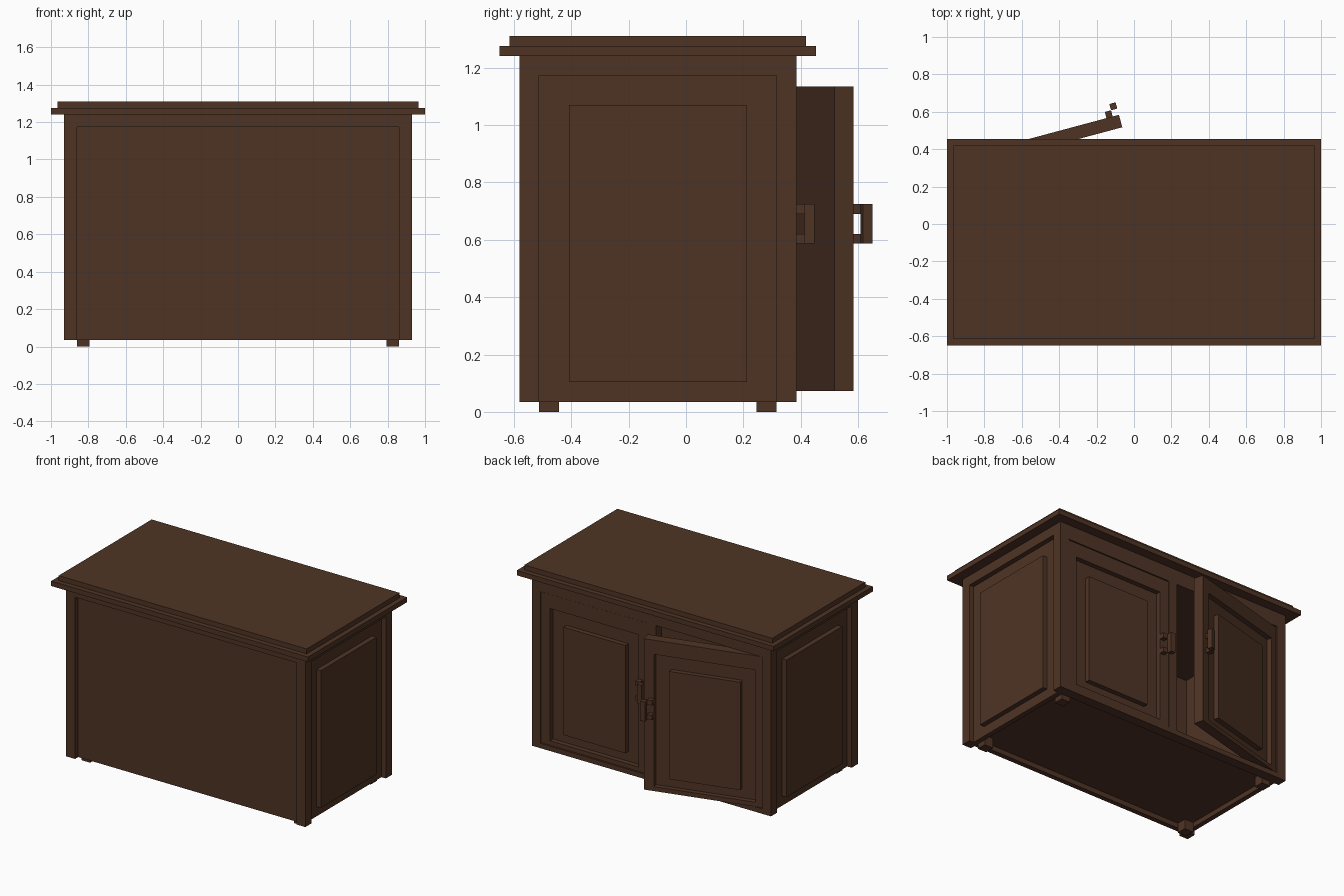
import bpy, bmesh, math
from mathutils import Matrix, Vector

if "Cube" in bpy.data.objects:
    bpy.data.objects.remove(bpy.data.objects["Cube"])

U = 2 / 58          # grid unit the cabinet is laid out on
Y0 = -0.65          # front edge of the top

wood = bpy.data.materials.new("dark_brown_wood")
wood.diffuse_color = (0.078, 0.034, 0.018, 1)
wood.use_nodes = True
wood.node_tree.nodes["Principled BSDF"].inputs["Base Color"].default_value = wood.diffuse_color


def part(name, boxes, matrix=None):
    """One object from boxes (x0, x1, y0, y1, z0, z1) given in units."""
    bm = bmesh.new()
    for x0, x1, y0, y1, z0, z1 in boxes:
        size = Vector((abs(x1 - x0), y1 - y0, z1 - z0)) * U
        mid = Vector((x0 + x1, y0 + y1, z0 + z1)) * U / 2
        bmesh.ops.create_cube(bm, size=1, matrix=Matrix.Translation(mid) @ Matrix.Diagonal((*size, 1)))
    me = bpy.data.meshes.new(name)
    bm.to_mesh(me)
    bm.free()
    me.materials.append(wood)
    ob = bpy.data.objects.new(name, me)
    ob.matrix_world = matrix or Matrix.Translation((0, Y0, 0))
    bpy.context.collection.objects.link(ob)
    return ob


def frame(x0, x1, z0, z1, X0, X1, Z0, Z1, y0, y1):
    """Four boxes around the opening X0..X1, Z0..Z1."""
    return [(x0, X0, y0, y1, z0, z1), (X1, x1, y0, y1, z0, z1),
            (X0, X1, y0, y1, z0, Z0), (X0, X1, y0, y1, Z1, z1)]


# Stepped top
part("top_lower", [(-29, 29, 0, 32, 36, 37)])
part("top_upper", [(-28, 28, 1, 31, 37, 38)])

# Corner posts, feet and recessed sides with raised panels
for s, side in ((-1, "left"), (1, "right")):
    def sx(a, b):
        return (min(s * a, s * b), max(s * a, s * b))
    for y, f, end in ((2, 4, "front"), (28, 26, "back")):
        part(f"{side}_{end}_post", [(*sx(25, 27), y, y + 2, 1, 36)])
        part(f"{side}_{end}_foot", [(*sx(23, 25), f, f + 2, 0, 2)])
    part(f"{side}_wall", [(*sx(25, 26), 4, 28, 1, 34)])
    part(f"{side}_rail", [(*sx(25, 27), 4, 28, 34, 36)])
    part(f"{side}_raised_panel", [(*sx(26, 27), 7, 25, 3, 31)])

# Front wall, rails, floor and ceiling
part("front_wall", [(-25, 25, 3, 4, 1, 34)])
part("front_rail", [(-25, 25, 2, 4, 34, 36)])
part("floor", [(-25, 25, 4, 28, 2, 3)])
part("ceiling", [(-25, 25, 4, 28, 33, 36)])

# Back frame around the doors
part("back_top_rail", [(-25, 25, 28, 30, 33, 36)])
part("back_bottom_rail", [(-25, 25, 28, 30, 1, 2)])
part("middle_stile", [(-1, 1, 28, 30, 2, 33)])


def door(name, s, y, angle):
    """Framed door with raised panel and handle, hinged at its outer edge."""
    boxes = [(0, 24, 0, 1, 2.1, 32.9)]
    boxes += frame(0, 24, 2.1, 32.9, 2, 22, 3, 30, 1, 2)
    boxes += [(5, 19, 1, 2, 5, 27)]
    handle = [(22, 23, 2, 3, 17, 18), (22, 23, 2, 3, 20, 21), (23, 24, 3, 4, 17, 21)]
    if s > 0:
        boxes, handle = ([(-b, -a, *r) for a, b, *r in bs] for bs in (boxes, handle))
    m = Matrix.Translation((s * 25 * U, y, 0)) @ Matrix.Rotation(math.radians(angle), 4, 'Z')
    part(name, boxes, m)
    part(name + "_handle", handle, m)


door("closed_door", 1, Y0 + 27.85 * U, 0)
door("open_door", -1, 0.303, 15)
